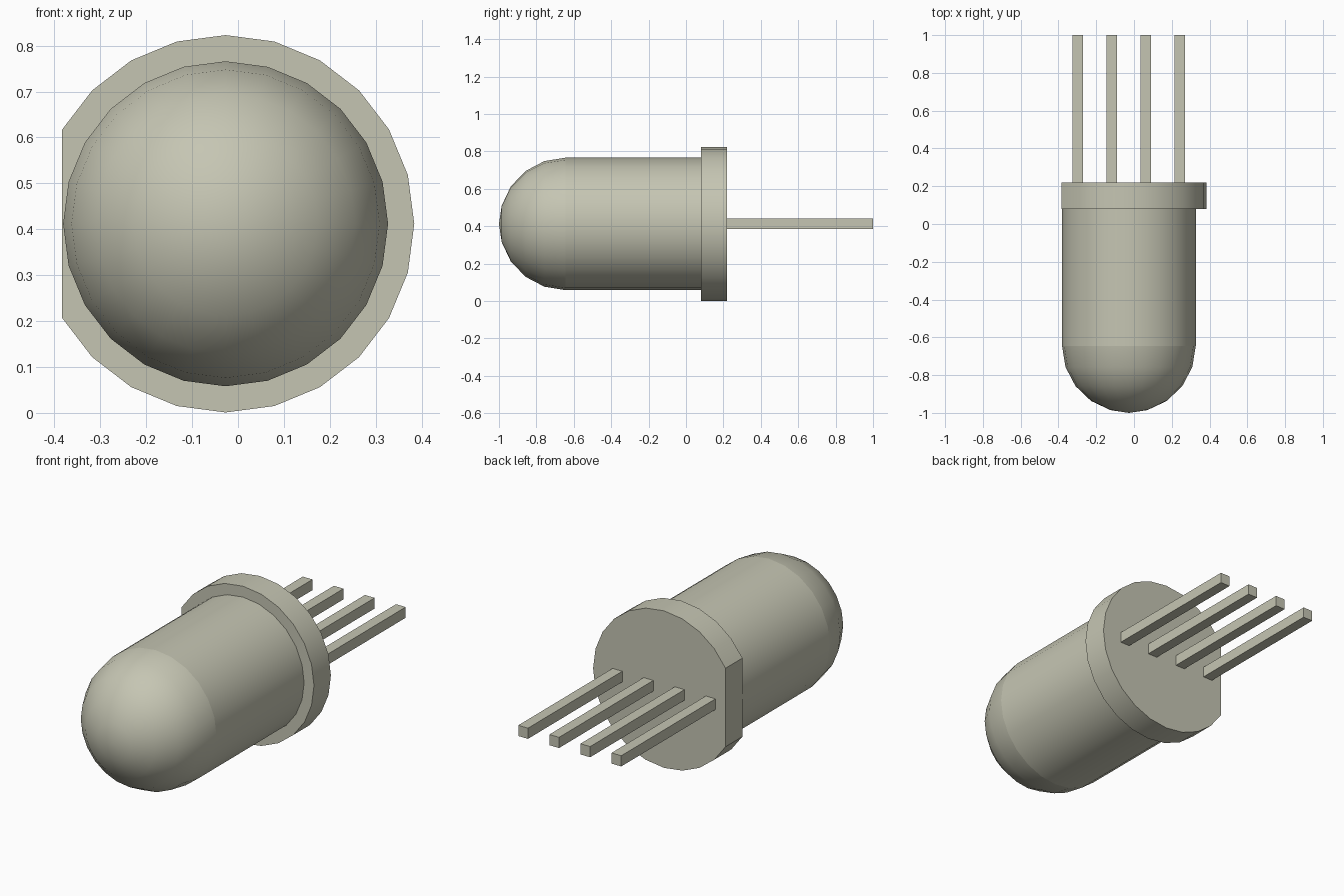
import bpy
import bmesh
import math

if "Cube" in bpy.data.objects:
    bpy.data.objects.remove(bpy.data.objects["Cube"], do_unlink=True)

CX, CZ = -0.027, 0.412      # axis of the round body
SIDES = 24
BODY_R, FLANGE_R = 0.354, 0.411
DOME_Y, FLANGE_Y0, FLANGE_Y1 = -0.645, 0.08, 0.22

mat = bpy.data.materials.new("warm grey")
mat.use_nodes = True
colour = (0.56, 0.56, 0.45, 1.0)
mat.diffuse_color = colour
mat.node_tree.nodes["Principled BSDF"].inputs["Base Color"].default_value = colour


def finish(name, bm, smooth=True):
    """Turn a bmesh into a named, coloured object."""
    bmesh.ops.recalc_face_normals(bm, faces=bm.faces)
    mesh = bpy.data.meshes.new(name)
    bm.to_mesh(mesh)
    bm.free()
    mesh.materials.append(mat)
    obj = bpy.data.objects.new(name, mesh)
    bpy.context.collection.objects.link(obj)
    if smooth:
        bpy.ops.object.select_all(action='DESELECT')
        obj.select_set(True)
        bpy.context.view_layer.objects.active = obj
        bpy.ops.object.shade_smooth_by_angle(angle=math.radians(30))
    return obj


def ring(bm, radius, y, steps=range(SIDES)):
    """Ring of vertices around the y axis; step 0 is at +x."""
    return [bm.verts.new((CX + radius * math.cos(math.tau * i / SIDES), y,
                          CZ + radius * math.sin(math.tau * i / SIDES)))
            for i in steps]


def bridge(bm, a, b):
    n = len(a)
    for i in range(n):
        j = (i + 1) % n
        bm.faces.new((a[i], a[j], b[j], b[i]))


def prism(name, radius, y0, y1, steps=range(SIDES)):
    bm = bmesh.new()
    a, b = ring(bm, radius, y0, steps), ring(bm, radius, y1, steps)
    bridge(bm, a, b)
    bm.faces.new(a)
    bm.faces.new(b)
    return finish(name, bm)


# Straight part of the lens
prism("lens_body", BODY_R, DOME_Y, FLANGE_Y0 + 0.01)

# Flange: skipping the three leftmost points leaves the flat side
prism("flange", FLANGE_R, FLANGE_Y0, FLANGE_Y1,
      [i for i in range(SIDES) if i not in (11, 12, 13)])

# Rounded tip
bm = bmesh.new()
rings = []
for deg in (0, 18.5, 37, 55.5, 74):
    t = math.radians(deg)
    rings.append(ring(bm, BODY_R * math.cos(t), DOME_Y - BODY_R * math.sin(t)))
for a, b in zip(rings, rings[1:]):
    bridge(bm, a, b)
tip = bm.verts.new((CX, -1.0, CZ))
for i in range(SIDES):
    bm.faces.new((rings[-1][i], rings[-1][(i + 1) % SIDES], tip))
finish("lens_dome", bm)

# Four square leads
W = 0.056
for k in range(4):
    bm = bmesh.new()
    bmesh.ops.create_cube(bm, size=1.0)
    y0, y1 = FLANGE_Y1 - 0.01, 1.0
    bmesh.ops.scale(bm, vec=(W, y1 - y0, W), verts=bm.verts)
    bmesh.ops.translate(bm, vec=(CX + (k - 1.5) * 0.18, (y0 + y1) / 2, CZ + 0.002),
                        verts=bm.verts)
    finish(f"lead_{k + 1}", bm, smooth=False)
